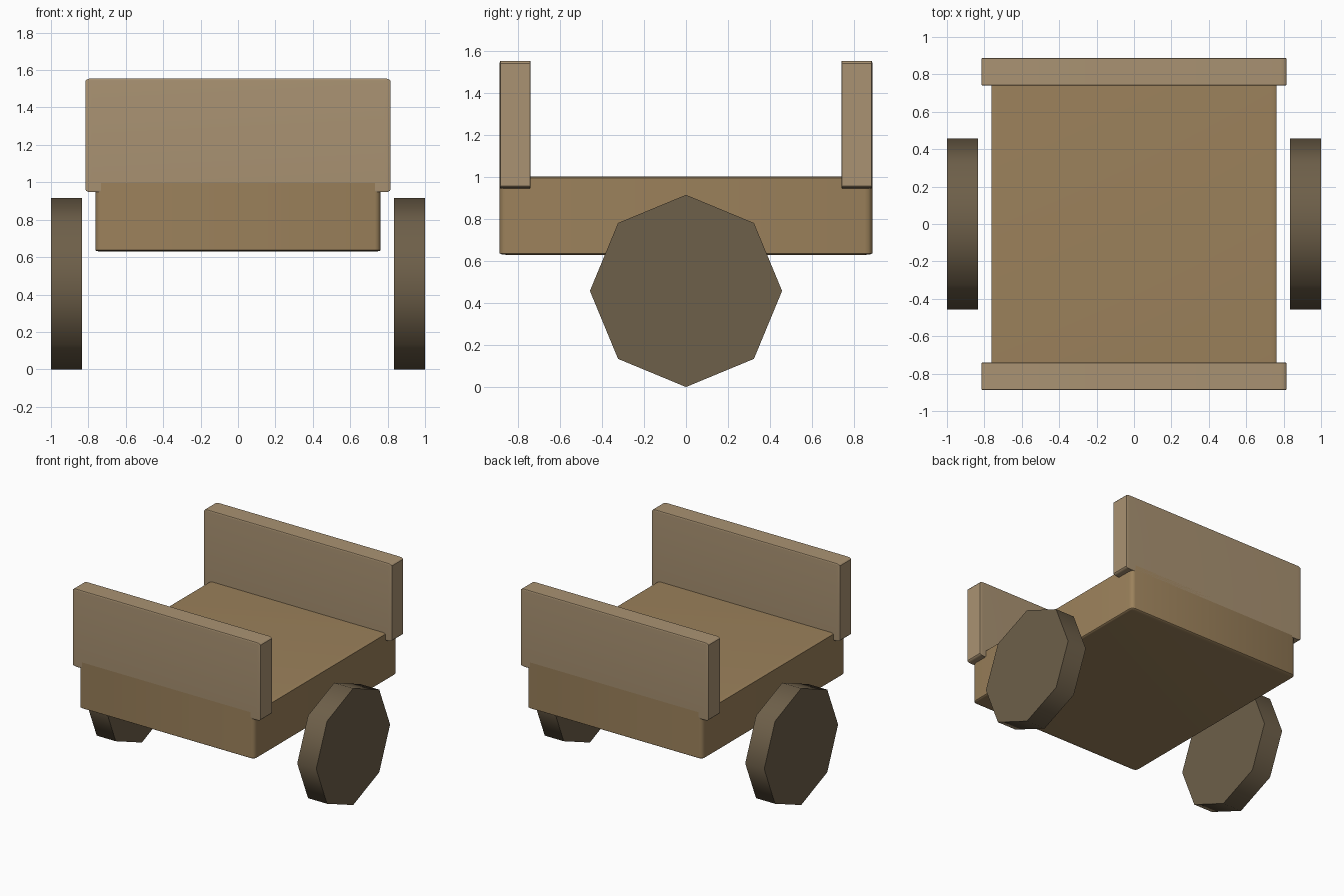
import bpy, bmesh, math
from mathutils import Matrix, Vector

if "Cube" in bpy.data.objects:
    bpy.data.objects.remove(bpy.data.objects["Cube"])


def material(name, rgb):
    m = bpy.data.materials.new(name)
    m.diffuse_color = (*rgb, 1)
    m.use_nodes = True
    m.node_tree.nodes["Principled BSDF"].inputs["Base Color"].default_value = m.diffuse_color
    return m


WOOD = material("deck_wood", (0.33, 0.22, 0.105))
PALE = material("board_wood", (0.40, 0.29, 0.17))
DARK = material("wheel_wood", (0.155, 0.115, 0.067))


def finish(name, bm, mat, angle):
    bmesh.ops.recalc_face_normals(bm, faces=bm.faces)
    me = bpy.data.meshes.new(name)
    bm.to_mesh(me)
    bm.free()
    me.materials.append(mat)
    ob = bpy.data.objects.new(name, me)
    bpy.context.collection.objects.link(ob)
    bpy.ops.object.select_all(action='DESELECT')
    ob.select_set(True)
    bpy.context.view_layer.objects.active = ob
    bpy.ops.object.shade_smooth_by_angle(angle=math.radians(angle))
    return ob


def soft_box(name, lo, hi, mat):
    # Unit cube is rounded first, then stretched, so the rounding follows the size
    lo, hi = Vector(lo), Vector(hi)
    bm = bmesh.new()
    bmesh.ops.create_cube(bm, size=1)
    bmesh.ops.bevel(bm, geom=bm.edges[:], offset=0.02, segments=3,
                    profile=0.5, affect='EDGES')
    bmesh.ops.scale(bm, vec=hi - lo, verts=bm.verts)
    bmesh.ops.translate(bm, vec=(lo + hi) / 2, verts=bm.verts)
    return finish(name, bm, mat, 35)


def wheel(name, x):
    bm = bmesh.new()
    r = 0.458
    bmesh.ops.create_cone(bm, cap_ends=True, segments=8, radius1=r, radius2=r,
                          depth=0.165,
                          matrix=Matrix.Translation((x, 0, r)) @
                          Matrix.Rotation(math.pi / 2, 4, 'Y'))
    return finish(name, bm, DARK, 60)


# Cart bed
soft_box("cart_bed", (-0.763, -0.888, 0.63), (0.763, 0.888, 1.003), WOOD)

# End boards
for label, s in (("front", -1), ("back", 1)):
    y0, y1 = sorted((s * 0.74, s * 0.888))
    soft_box(label + "_board", (-0.815, y0, 0.947), (0.815, y1, 1.555), PALE)

# Octagonal wheels
for label, s in (("left", -1), ("right", 1)):
    wheel(label + "_wheel", s * 0.9175)
